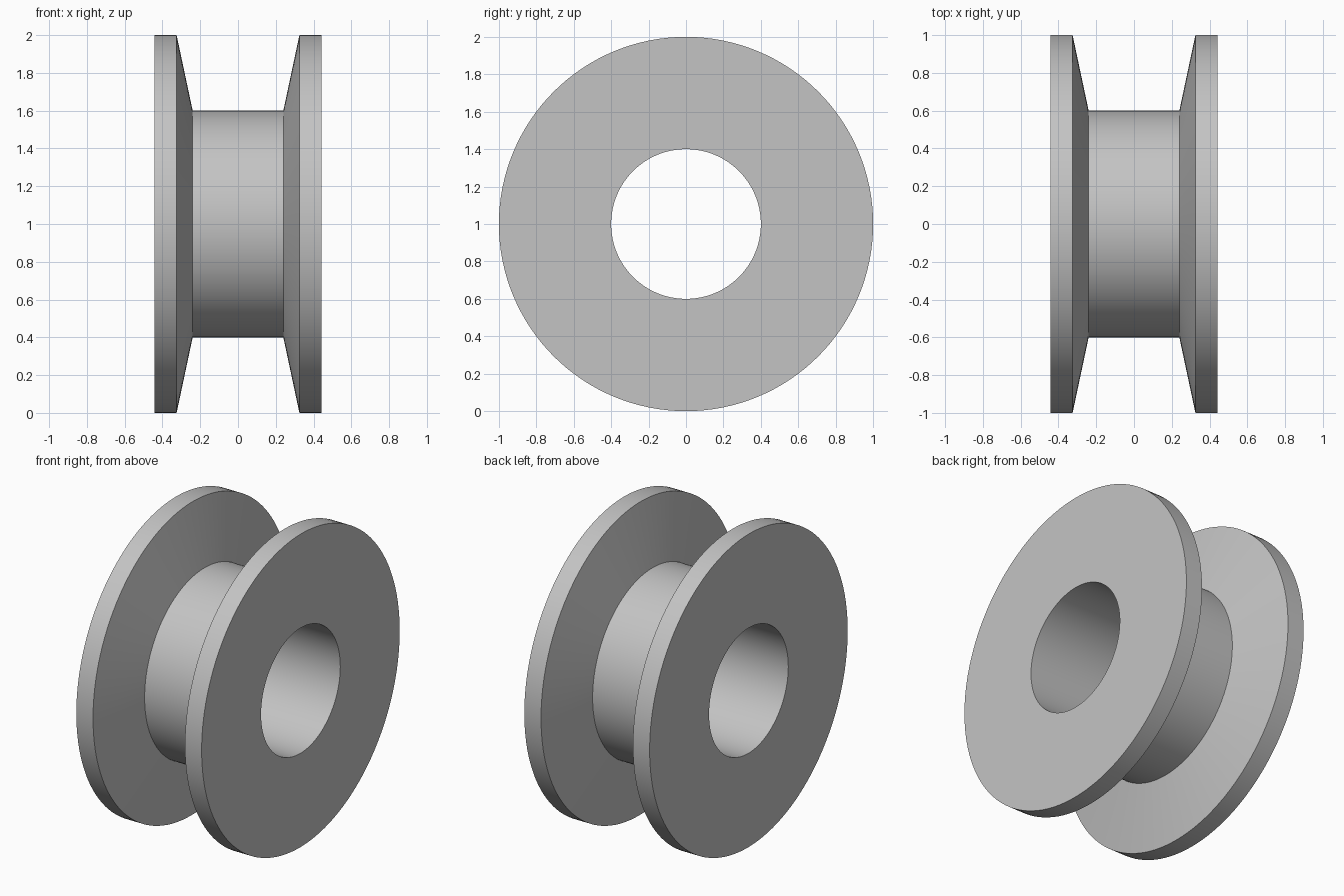
import bpy, bmesh, math

cube = bpy.data.objects.get("Cube")
if cube:
    bpy.data.objects.remove(cube, do_unlink=True)

SEGMENTS = 128
HALF_WIDTH, RIM_INNER, HUB_HALF = 0.443, 0.325, 0.24
RIM_R, HUB_R, BORE_R = 1.0, 0.6, 0.4

# Plain grey material
grey = bpy.data.materials.new("light_grey")
grey.use_nodes = True
colour = (0.55, 0.55, 0.55, 1)
grey.diffuse_color = colour
grey.node_tree.nodes["Principled BSDF"].inputs["Base Color"].default_value = colour

# Closed cross-section (x, radius): bore, flat face, rim, tapered flange, hub
half = [(HALF_WIDTH, BORE_R), (HALF_WIDTH, RIM_R), (RIM_INNER, RIM_R), (HUB_HALF, HUB_R)]
profile = half + [(-x, r) for x, r in reversed(half)]

# Lathe the section around the x axis
bm = bmesh.new()
rings = []
for i in range(SEGMENTS):
    a = 2 * math.pi * i / SEGMENTS
    rings.append([bm.verts.new((x, r * math.cos(a), 1 + r * math.sin(a))) for x, r in profile])
for i, ring in enumerate(rings):
    following = rings[(i + 1) % SEGMENTS]
    for j in range(len(profile)):
        k = (j + 1) % len(profile)
        bm.faces.new((ring[j], ring[k], following[k], following[j]))
bmesh.ops.recalc_face_normals(bm, faces=bm.faces)

mesh = bpy.data.meshes.new("flanged_spool")
bm.to_mesh(mesh)
bm.free()
mesh.materials.append(grey)
spool = bpy.data.objects.new("flanged_spool", mesh)
bpy.context.collection.objects.link(spool)

# Smooth round surfaces with crisp edges
bpy.ops.object.select_all(action="DESELECT")
spool.select_set(True)
bpy.context.view_layer.objects.active = spool
bpy.ops.object.shade_smooth_by_angle(angle=math.radians(30))
